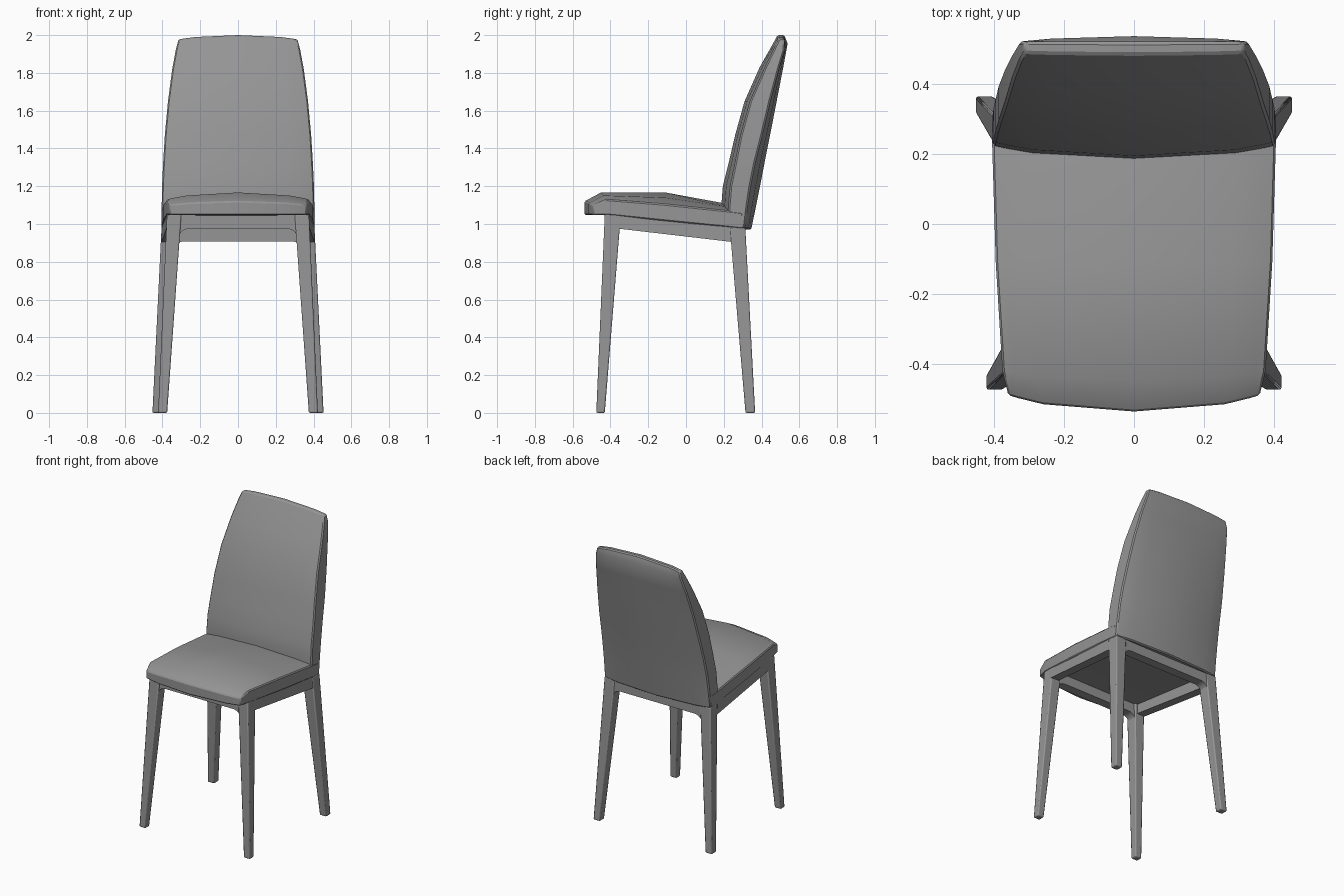
import bpy, bmesh, math

if "Cube" in bpy.data.objects:
    bpy.data.objects.remove(bpy.data.objects["Cube"])

grey = bpy.data.materials.new("dark_grey")
grey.diffuse_color = (0.3, 0.3, 0.3, 1)
grey.use_nodes = True
grey.node_tree.nodes["Principled BSDF"].inputs["Base Color"].default_value = grey.diffuse_color


def interp(table, v):
    """Piecewise linear lookup."""
    if v <= table[0][0]:
        return table[0][1]
    for (a, fa), (b, fb) in zip(table, table[1:]):
        if v <= b:
            return fa + (fb - fa) * (v - a) / (b - a)
    return table[-1][1]


def make(name, verts, faces, bevel=0.0, segments=2):
    bm = bmesh.new()
    vs = [bm.verts.new(v) for v in verts]
    for f in faces:
        bm.faces.new([vs[i] for i in f])
    bmesh.ops.recalc_face_normals(bm, faces=bm.faces)
    me = bpy.data.meshes.new(name)
    bm.to_mesh(me)
    bm.free()
    me.materials.append(grey)
    ob = bpy.data.objects.new(name, me)
    bpy.context.collection.objects.link(ob)
    bpy.ops.object.select_all(action='DESELECT')
    ob.select_set(True)
    bpy.context.view_layer.objects.active = ob
    bpy.ops.object.shade_smooth_by_angle(angle=math.radians(30))
    if bevel:
        m = ob.modifiers.new("bevel", 'BEVEL')
        m.width, m.segments = bevel, segments
        m.limit_method, m.angle_limit = 'ANGLE', math.radians(40)
    return ob


def cushion(name, centre, edge, half_width, bevel):
    """Loft a closed (y, z) profile across x, blending centre to edge profile.
    The second half of the profile mirrors the first in order, so ends cap with quads."""
    us = [-1, -0.92, -0.72, 0, 0.72, 0.92, 1]
    n = len(centre)
    verts, faces = [], []
    for u in us:
        t = 1 - abs(u) ** 2.5
        for (cy, cz), (ey, ez) in zip(centre, edge):
            verts.append((u * half_width(ey, ez), ey + (cy - ey) * t, ez + (cz - ez) * t))
    for i in range(len(us) - 1):
        for j in range(n):
            k = (j + 1) % n
            faces.append((i * n + j, i * n + k, i * n + n + k, i * n + n + j))
    for base in (0, (len(us) - 1) * n):
        for j in range(n // 2 - 1):
            faces.append((base + j, base + j + 1, base + n - 2 - j, base + n - 1 - j))
    return make(name, verts, faces, bevel, 1)


def hexa(name, a, b, side, bevel):
    """Solid between two four-point ends, mirrored by side."""
    verts = [(x * side, y, z) for x, y, z in a + b]
    faces = [(0, 1, 2, 3), (4, 5, 6, 7)]
    faces += [(i, (i + 1) % 4, (i + 1) % 4 + 4, i + 4) for i in range(4)]
    return make(name, verts, faces, bevel)


def rect(x0, x1, y0, y1, z):
    return [(x0, y0, z), (x1, y0, z), (x1, y1, z), (x0, y1, z)]


def rail(name, half, z_bottom, z_top, r, y0, y1):
    """Cross rail with filleted lower corners running into the legs."""
    arc = [(half - r + r * math.cos(a), z_bottom - r + r * math.sin(a))
           for a in (math.radians(15 * i) for i in range(7))]
    prof = [(half, z_top)] + arc
    prof += [(-x, z) for x, z in reversed(prof)]
    n = len(prof)
    verts = [(x, y, z) for y in (y0, y1) for x, z in prof]
    faces = [tuple(range(n)), tuple(range(n, 2 * n))]
    faces += [(i, (i + 1) % n, (i + 1) % n + n, i + n) for i in range(n)]
    return make(name, verts, faces)


# Seat cushion: crowned top, underside sloping to the rear
seat_w = [(-0.49, 0.36), (-0.42, 0.377), (-0.11, 0.396), (0.22, 0.406)]
cushion("seat",
        [(-0.537, 1.12), (-0.45, 1.167), (-0.11, 1.167), (0.20, 1.11), (0.31, 1.09),
         (0.31, 0.974), (0.20, 0.985), (-0.11, 1.016), (-0.45, 1.048), (-0.537, 1.048)],
        [(-0.49, 1.10), (-0.42, 1.13), (-0.11, 1.105), (0.22, 1.07), (0.30, 1.06),
         (0.30, 0.974), (0.22, 0.983), (-0.11, 1.016), (-0.42, 1.048), (-0.49, 1.048)],
        lambda y, z: interp(seat_w, y), 0.006)

# Backrest: leaning, tapered to the top, bulging front and rear
back_w = [(1.0, 0.406), (1.2, 0.402), (1.4, 0.393), (1.6, 0.377), (1.8, 0.352),
          (1.93, 0.328), (1.975, 0.315)]
cushion("backrest",
        [(0.20, 0.98), (0.187, 1.10), (0.195, 1.20), (0.225, 1.32), (0.26, 1.47),
         (0.31, 1.65), (0.39, 1.83), (0.455, 1.945), (0.485, 2.0),
         (0.52, 2.0), (0.538, 1.955), (0.515, 1.83), (0.48, 1.65), (0.445, 1.47),
         (0.415, 1.32), (0.392, 1.20), (0.372, 1.10), (0.345, 0.97)],
        [(0.23, 0.985), (0.225, 1.08), (0.235, 1.20), (0.26, 1.32), (0.29, 1.47),
         (0.34, 1.65), (0.415, 1.82), (0.465, 1.925), (0.49, 1.977),
         (0.522, 1.977), (0.522, 1.925), (0.49, 1.82), (0.445, 1.65), (0.402, 1.47),
         (0.364, 1.32), (0.34, 1.20), (0.325, 1.10), (0.31, 0.975)],
        lambda y, z: interp(back_w, z), 0.007)

for side, tag in ((1, "right"), (-1, "left")):
    # Tapered, splayed legs
    hexa("front_leg_" + tag, rect(0.375, 0.423, -0.475, -0.43, 0),
         rect(0.30, 0.376, -0.43, -0.345, 1.052), side, 0.007)
    hexa("back_leg_" + tag, rect(0.403, 0.453, 0.315, 0.366, 0),
         rect(0.325, 0.405, 0.232, 0.314, 0.98), side, 0.007)
    # Side rails, sloping to the rear
    hexa("side_rail_" + tag,
         [(0.32, -0.38, 0.978), (0.379, -0.38, 0.978), (0.377, -0.38, 1.05), (0.32, -0.38, 1.05)],
         [(0.345, 0.27, 0.902), (0.406, 0.27, 0.902), (0.404, 0.27, 0.985), (0.345, 0.27, 0.985)],
         side, 0)

# Front and rear rails
rail("front_rail", 0.315, 0.975, 1.052, 0.055, -0.422, -0.36)
rail("back_rail", 0.34, 0.908, 0.985, 0.055, 0.25, 0.312)
